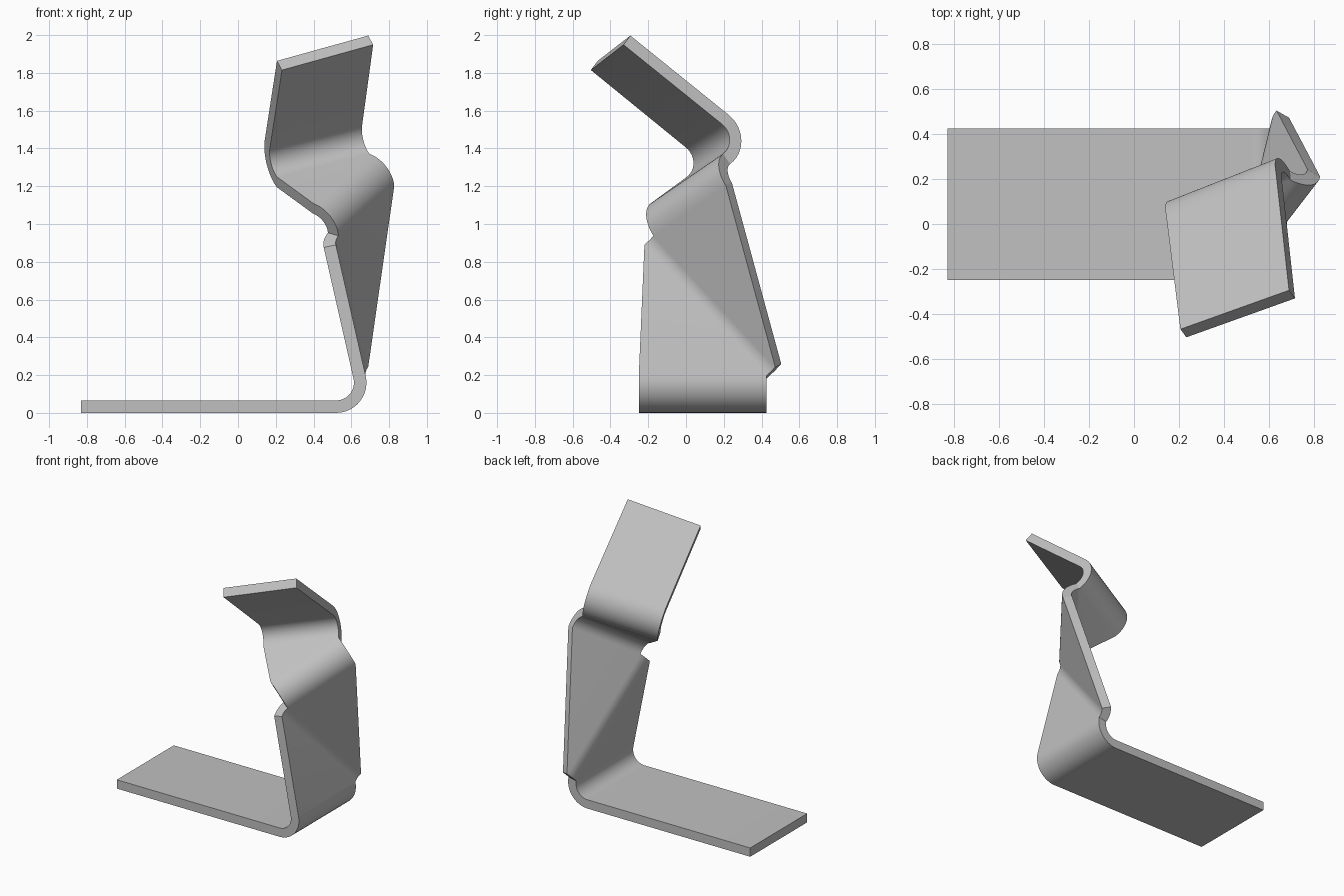
import bpy
import bmesh
from math import radians, sin, cos
from mathutils import Vector

cube = bpy.data.objects.get("Cube")
if cube:
    bpy.data.objects.remove(cube, do_unlink=True)

THICK = 0.066
STEPS = 12

steel = bpy.data.materials.new("plain_grey_steel")
steel.use_nodes = True
grey = (0.53, 0.53, 0.53, 1)
steel.diffuse_color = grey
steel.node_tree.nodes["Principled BSDF"].inputs["Base Color"].default_value = grey

bm = bmesh.new()
offsets = {}  # outer vertex -> sheet normal there


def point(co, normal):
    v = bm.verts.new(co)
    offsets[v] = normal.copy()
    return v


def on_plane(co, origin, normal):
    """Drop a rough position onto a panel's plane."""
    co = Vector(co)
    return co - normal * (co - origin.co).dot(normal)


def bend(a, b, inside, normal, angle, radius):
    """Roll the edge a-b about its axis; negative values fold the other way."""
    away = (b.co - a.co).cross(normal).normalized()
    if away.dot(a.co - inside.co) < 0:
        away.negate()
    start = (a.co.copy(), b.co.copy())
    for i in range(1, STEPS + 1):
        t = radians(angle) * i / STEPS
        n = normal * cos(t) + away * sin(t)
        row = [point(p + (n - normal) * radius, n) for p in start]
        bm.faces.new((a, b, row[1], row[0]))
        a, b = row
    return a, b, n


# Flat foot
normal = Vector((0, 0, -1))
foot = [point(c, normal) for c in
        ((-0.83, -0.25, 0), (-0.83, 0.425, 0), (0.52, 0.425, 0), (0.52, -0.25, 0))]
bm.faces.new(foot)
inside, a, b = foot[0], foot[3], foot[2]

# Three triangular panels, each following a bend
folds = (
    (102.8, 0.16, (0.518, -0.22, 0.89)),
    (-40, -0.10, (0.83, 0.21, 1.20)),
    (85, 0.16, (0.207, 0.01, 1.24)),
)
for angle, radius, tip in folds:
    a, b, normal = bend(a, b, inside, normal, angle, radius)
    t = point(on_plane(tip, b, normal), normal)
    bm.faces.new((a, b, t))
    inside, a, b = a, b, t

# Last bend and the rectangular top flap
a, b, normal = bend(a, b, inside, normal, -106, -0.10)
far_a = point(on_plane((0.715, -0.33, 1.95), a, normal), normal)
far_b = point(on_plane((0.23, -0.50, 1.82), b, normal), normal)
bm.faces.new((a, b, far_b, far_a))

# Give the sheet its thickness
outer = list(bm.faces)
rim = [e for e in bm.edges if e.is_boundary]
back = {v: bm.verts.new(v.co - n * THICK) for v, n in offsets.items()}
for f in outer:
    bm.faces.new([back[v] for v in reversed(f.verts)])
for e in rim:
    v, w = e.verts
    bm.faces.new((v, w, back[w], back[v]))
bmesh.ops.recalc_face_normals(bm, faces=bm.faces)

mesh = bpy.data.meshes.new("folded_bracket")
bm.to_mesh(mesh)
bm.free()
mesh.materials.append(steel)
bracket = bpy.data.objects.new("folded_bracket", mesh)
bpy.context.collection.objects.link(bracket)

bpy.ops.object.select_all(action="DESELECT")
bracket.select_set(True)
bpy.context.view_layer.objects.active = bracket
bpy.ops.object.shade_smooth_by_angle(angle=radians(30))
